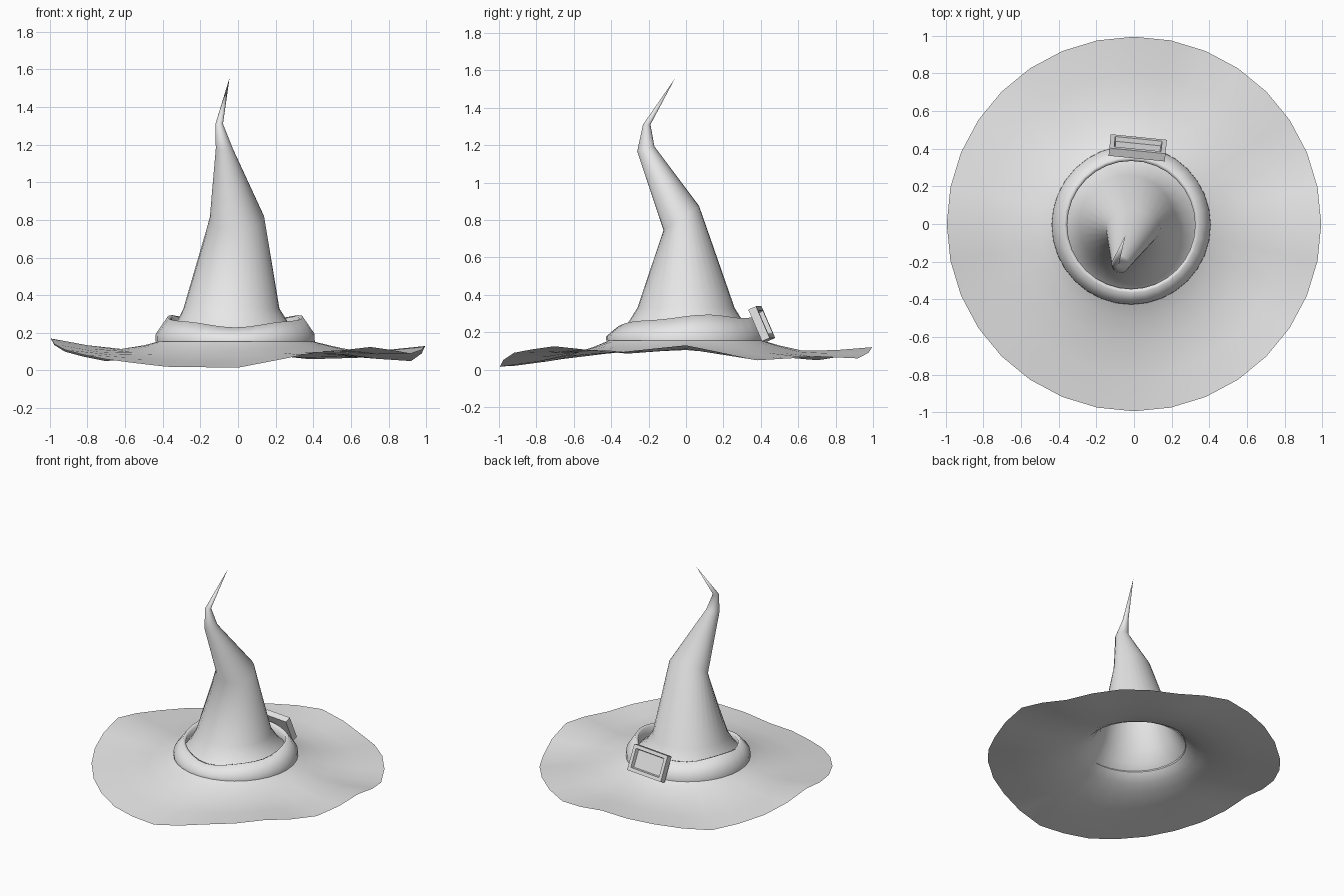
import bpy, bmesh
from math import sin, cos, pi

old = bpy.data.objects.get("Cube")
if old:
    bpy.data.objects.remove(old)

SIDES = 32
ANGLES = [2 * pi * i / SIDES for i in range(SIDES)]

# Plain grey cloth
grey = bpy.data.materials.new("light_grey")
grey.use_nodes = True
GREY = (0.8, 0.8, 0.8, 1)
grey.diffuse_color = GREY
grey.node_tree.nodes["Principled BSDF"].inputs["Base Color"].default_value = GREY


def finish(name, bm, smooth):
    """Turn a bmesh into a coloured object."""
    mesh = bpy.data.meshes.new(name)
    bm.to_mesh(mesh)
    bm.free()
    mesh.materials.append(grey)
    for p in mesh.polygons:
        p.use_smooth = smooth
    obj = bpy.data.objects.new(name, mesh)
    bpy.context.collection.objects.link(obj)
    return obj


def loft(name, rings):
    """Skin a list of point rings, each with SIDES points, from outside to top."""
    bm = bmesh.new()
    loops = [[bm.verts.new(p) for p in ring] for ring in rings]
    for low, high in zip(loops, loops[1:]):
        for i in range(SIDES):
            j = (i + 1) % SIDES
            bm.faces.new((low[i], low[j], high[j], high[i]))
    bmesh.ops.remove_doubles(bm, verts=bm.verts, dist=0.0005)
    return finish(name, bm, True)


def ring(cx, cy, z, rx, ry, tilt=0.0):
    """Ellipse whose height follows y by the tilt slope."""
    return [(cx + rx * cos(a), cy + ry * sin(a), z + tilt * ry * sin(a))
            for a in ANGLES]


# Wavy brim edge heights, anticlockwise from +x
edge = [0.13, 0.05, 0.07, 0.06, 0.12, 0.09, 0.05, 0.10,
        0.17, 0.11, 0.06, 0.02, 0.015, 0.09, 0.125, 0.09]


def edge_height(i):
    k = i // 2
    if i % 2 == 0:
        return edge[k]
    return (edge[k] + edge[(k + 1) % len(edge)]) / 2


def brim_ring(radius, base, share):
    """Ring that takes on a share of the edge's waves."""
    return [(radius * cos(a), radius * sin(a),
             base + share * (edge_height(i) - 0.08))
            for i, a in enumerate(ANGLES)]


# Brim and bent crown are one open skin, hollow from below
loft("brim_and_crown", [
    brim_ring(0.995, 0.08, 1.0),
    brim_ring(0.8, 0.08, 0.6),
    brim_ring(0.62, 0.092, 0.25),
    brim_ring(0.5, 0.125, 0.1),
    ring(-0.01, 0, 0.152, 0.42, 0.42),
    ring(-0.02, 0, 0.19, 0.355, 0.36),
    ring(-0.03, 0, 0.25, 0.30, 0.31),
    ring(-0.035, 0, 0.33, 0.255, 0.26),
    ring(-0.005, -0.025, 0.81, 0.145, 0.095, 0.68),
    ring(-0.073, -0.215, 1.18, 0.045, 0.046, 0.3),
    ring(-0.1, -0.21, 1.31, 0.02, 0.02),
    ring(-0.045, -0.06, 1.555, 0, 0),
])


def band_ring(radius, height, wave):
    """Band ring; wave scales the uneven top edge."""
    return [(-0.015 + radius * cos(a), -0.005 + radius * sin(a),
             height + wave * (0.02 * sin(a) + 0.015 * cos(2 * a)
                              + 0.006 * sin(5 * a)))
            for a in ANGLES]


# Loose hat band with a folded-in lip
loft("hat_band", [
    band_ring(0.423, 0.155, 0),
    band_ring(0.422, 0.19, 0.3),
    band_ring(0.36, 0.27, 1),
    band_ring(0.34, 0.262, 1),
    band_ring(0.345, 0.2, 0),
])

# Rectangular buckle leaning on the back of the band
bm = bmesh.new()
bmesh.ops.create_cube(bm, size=1)
bmesh.ops.scale(bm, vec=(0.3, 0.045, 0.185), verts=bm.verts)
face = max(bm.faces, key=lambda f: f.calc_center_median().y)
bmesh.ops.inset_region(bm, faces=[face], thickness=0.035)
bmesh.ops.inset_region(bm, faces=[face], thickness=0.008, depth=-0.025)
buckle = finish("buckle", bm, False)
buckle.location = (0.02, 0.405, 0.245)
buckle.rotation_euler = (0.41, 0, -0.1)
